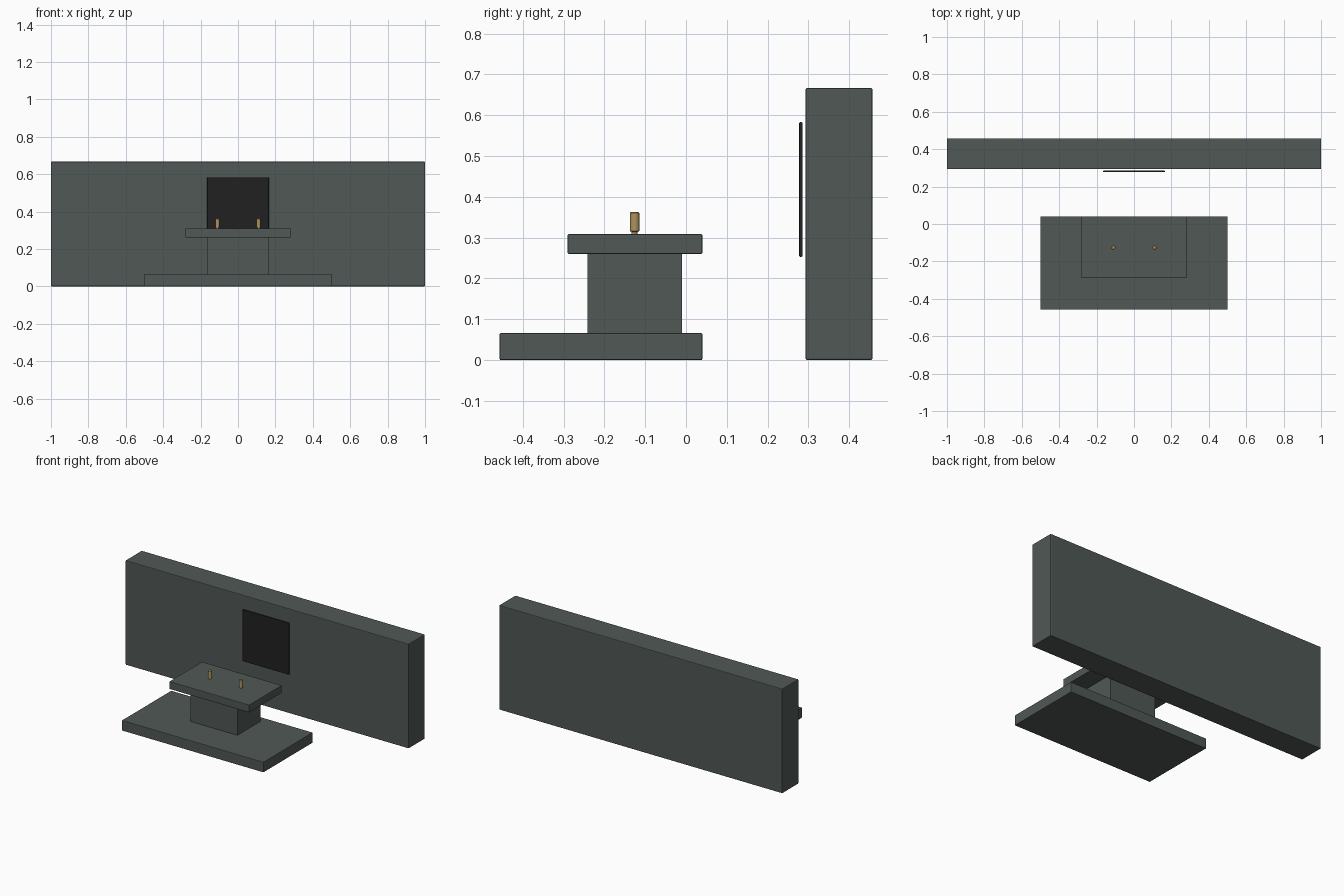
import bpy
import bmesh
import math
from mathutils import Matrix

if "Cube" in bpy.data.objects:
    bpy.data.objects.remove(bpy.data.objects["Cube"])


def material(name, rgb):
    m = bpy.data.materials.new(name)
    m.diffuse_color = (*rgb, 1.0)
    m.use_nodes = True
    m.node_tree.nodes["Principled BSDF"].inputs["Base Color"].default_value = m.diffuse_color
    return m


SLATE = material("slate_grey", (0.080, 0.098, 0.093))
BLACK = material("screen_black", (0.016, 0.015, 0.016))
BRASS = material("brass", (0.43, 0.30, 0.115))


def finish(bm, name, mat):
    mesh = bpy.data.meshes.new(name)
    bm.to_mesh(mesh)
    bm.free()
    mesh.materials.append(mat)
    obj = bpy.data.objects.new(name, mesh)
    bpy.context.collection.objects.link(obj)
    return obj


def box(name, x, y, z, mat, bevel=0.0):
    """Box from (min, max) ranges with an optional small chamfer."""
    bm = bmesh.new()
    bmesh.ops.create_cube(bm, size=1)
    for v in bm.verts:
        for i, (lo, hi) in enumerate((x, y, z)):
            v.co[i] = lo if v.co[i] < 0 else hi
    if bevel:
        bmesh.ops.bevel(bm, geom=bm.edges[:], offset=bevel, segments=2,
                        profile=0.5, affect='EDGES')
    return finish(bm, name, mat)


def lathe(name, x, y, profile, mat, sides=16):
    """Closed turned shape from (radius, height) points."""
    bm = bmesh.new()
    rings = []
    for r, z in profile:
        rings.append([bm.verts.new((x + r * math.cos(2 * math.pi * i / sides),
                                    y + r * math.sin(2 * math.pi * i / sides), z))
                      for i in range(sides)])
    for a, b in zip(rings, rings[1:]):
        for i in range(sides):
            j = (i + 1) % sides
            bm.faces.new((a[i], a[j], b[j], b[i])).smooth = False
    bm.faces.new(rings[0][::-1])
    bm.faces.new(rings[-1])
    return finish(bm, name, mat)


# Back wall and the thin panel floating in front of it
box("back_wall", (-1, 1), (0.293, 0.457), (0, 0.667), SLATE, 0.004)
box("wall_panel", (-0.165, 0.165), (0.277, 0.286), (0.253, 0.583), BLACK, 0.003)

# Stepped table: floor plinth, pedestal and top
box("plinth", (-0.5, 0.5), (-0.457, 0.04), (0, 0.066), SLATE, 0.003)
box("pedestal", (-0.165, 0.165), (-0.242, -0.01), (0.064, 0.262), SLATE)
box("table_top", (-0.282, 0.282), (-0.29, 0.04), (0.26, 0.309), SLATE, 0.003)

# Two small brass posts with a narrow foot
post = [(0.007, 0.307), (0.007, 0.314), (0.0115, 0.316),
        (0.0115, 0.360), (0.009, 0.3635)]
for side, x in (("left", -0.11), ("right", 0.11)):
    lathe(side + "_brass_post", x, -0.126, post, BRASS)
